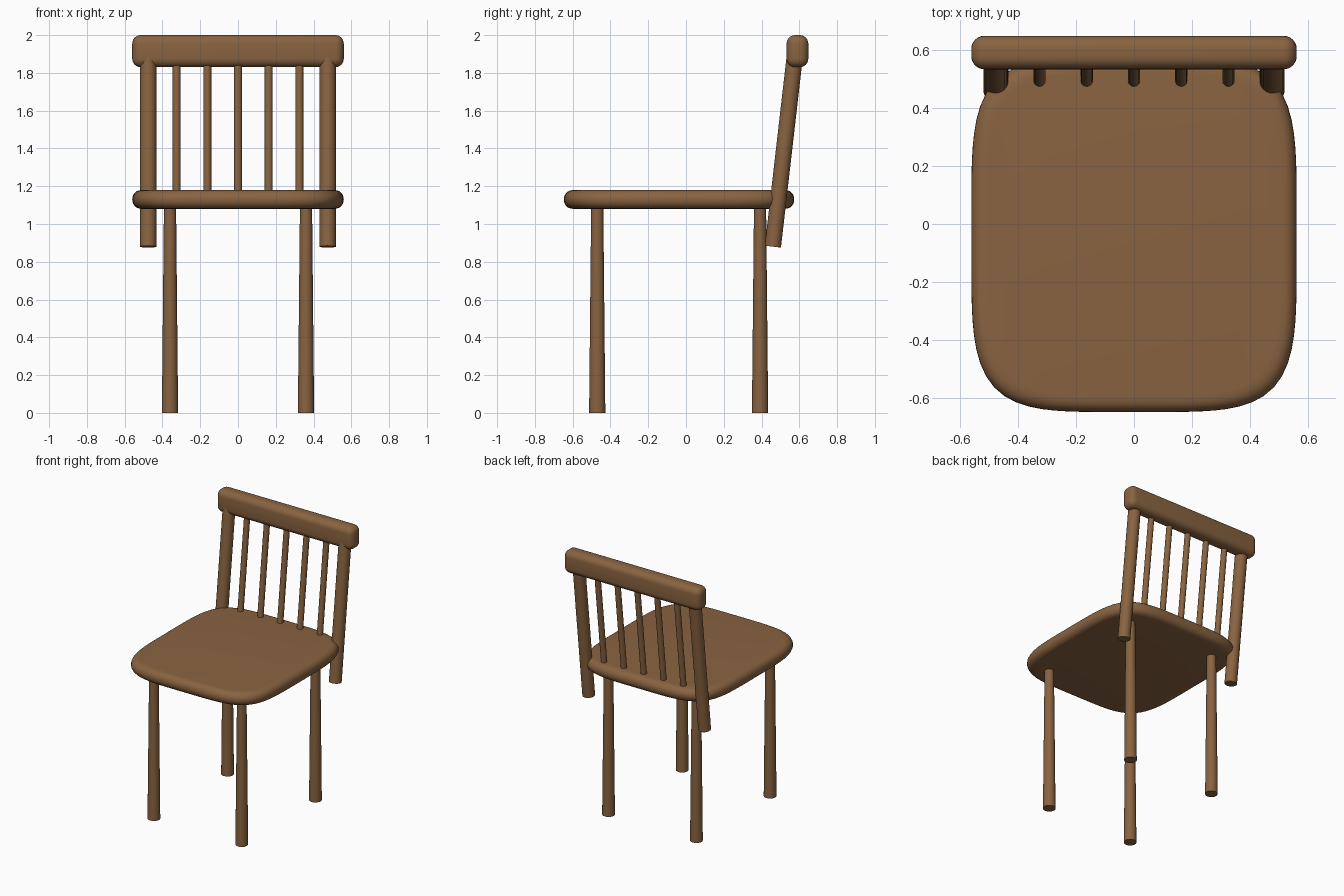
import bpy, bmesh, math
from mathutils import Vector

if "Cube" in bpy.data.objects:
    bpy.data.objects.remove(bpy.data.objects["Cube"], do_unlink=True)

wood = bpy.data.materials.new("brown_wood")
wood.use_nodes = True
WOOD = (0.25, 0.125, 0.052, 1)
wood.diffuse_color = WOOD
wood.node_tree.nodes["Principled BSDF"].inputs["Base Color"].default_value = WOOD


def finish(bm, name, angle=40):
    bmesh.ops.recalc_face_normals(bm, faces=bm.faces)
    mesh = bpy.data.meshes.new(name)
    bm.to_mesh(mesh)
    bm.free()
    mesh.materials.append(wood)
    obj = bpy.data.objects.new(name, mesh)
    bpy.context.collection.objects.link(obj)
    bpy.ops.object.select_all(action='DESELECT')
    obj.select_set(True)
    bpy.context.view_layer.objects.active = obj
    bpy.ops.object.shade_smooth_by_angle(angle=math.radians(angle))
    return obj


def rod(name, start, end, r_start, r_end):
    """Round bar between two points."""
    start, end = Vector(start), Vector(end)
    axis = end - start
    bm = bmesh.new()
    bmesh.ops.create_cone(bm, cap_ends=True, segments=32, radius1=r_start,
                          radius2=r_end, depth=axis.length)
    turn = axis.to_track_quat('Z', 'Y').to_matrix()
    bmesh.ops.rotate(bm, verts=bm.verts, matrix=turn)
    bmesh.ops.translate(bm, verts=bm.verts, vec=(start + end) / 2)
    return finish(bm, name)


def seat(half_x, half_y, centre_y, z, half_z, power=4.6, steps=96):
    """Soft rounded-square slab, lofted from inset rings."""
    bm = bmesh.new()
    rings = []
    bend = 12
    for k in range(bend + 1):
        a = math.pi * (k / bend - 0.5)
        inset = 0.055 * (1 - max(math.cos(a), 0) ** 0.8)
        height = z + half_z * math.sin(a)
        ring = []
        for i in range(steps):
            t = 2 * math.pi * i / steps
            c, s = math.cos(t), math.sin(t)
            r = (abs(c) ** power + abs(s) ** power) ** (-1 / power)
            ring.append(bm.verts.new((c * r * (half_x - inset),
                                      centre_y + s * r * (half_y - inset), height)))
        rings.append(ring)
    for low, high in zip(rings, rings[1:]):
        for i in range(steps):
            j = (i + 1) % steps
            bm.faces.new((low[i], low[j], high[j], high[i]))
    bm.faces.new(rings[0][::-1])
    bm.faces.new(rings[-1])
    return finish(bm, "seat")


def back_point(x, z):
    """Point on the leaning plane of the backrest."""
    return (x, 0.46 + 0.115 * (z - 0.88), z)


# Seat
seat(0.56, 0.61, -0.037, 1.13, 0.05)

# Legs and back posts, mirrored left and right
for side, x in (("left", 1), ("right", -1)):
    for place, y in (("front", -0.47), ("back", 0.392)):
        rod(f"{place}_leg_{side}", (x * 0.36, y, 0), (x * 0.36, y, 1.11), 0.043, 0.032)
    rod(f"back_post_{side}", back_point(x * 0.475, 0.88),
        back_point(x * 0.475, 1.9), 0.043, 0.043)

# Back spindles
for i in range(5):
    x = (i - 2) * 0.1625
    rod(f"spindle_{i + 1}", back_point(x, 1.12), back_point(x, 1.9), 0.021, 0.021)

# Top rail
bm = bmesh.new()
bmesh.ops.create_cube(bm, size=1)
bmesh.ops.scale(bm, verts=bm.verts, vec=(1.12, 0.115, 0.17))
bmesh.ops.bevel(bm, geom=bm.edges[:], offset=0.045, segments=6, profile=0.5,
                affect='EDGES')
bmesh.ops.translate(bm, verts=bm.verts, vec=(0, 0.59, 1.915))
finish(bm, "top_rail")
